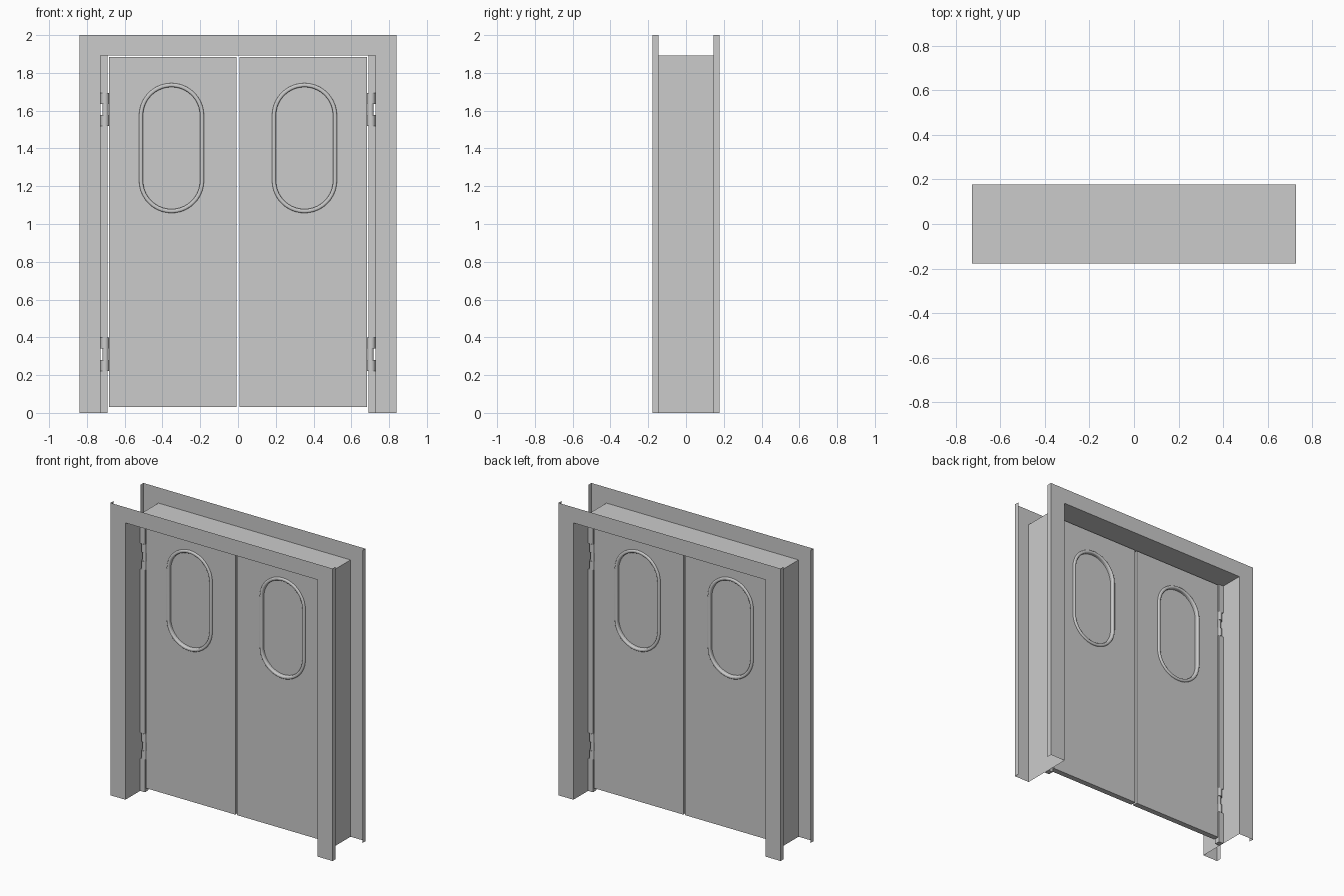
import bpy, bmesh, math
from mathutils import Matrix

if "Cube" in bpy.data.objects:
    bpy.data.objects.remove(bpy.data.objects["Cube"])

# Main sizes
OUT, INN = 0.84, 0.727        # frame outer / inner half width
TOP, SOFFIT = 2.0, 1.893      # frame top / underside of header
D, LIP = 0.178, 0.032         # half depth, return lip
T = 0.019                     # half thickness of a leaf


def sheet(name, quads):
    """Thin sheet metal made of quads, welded."""
    bm = bmesh.new()
    for q in quads:
        bm.faces.new([bm.verts.new(p) for p in q])
    bmesh.ops.remove_doubles(bm, verts=bm.verts, dist=1e-5)
    bmesh.ops.recalc_face_normals(bm, faces=bm.faces)
    me = bpy.data.meshes.new(name)
    bm.to_mesh(me)
    bm.free()
    ob = bpy.data.objects.new(name, me)
    bpy.context.collection.objects.link(ob)
    return ob


def stadium(cx, cz, w, h, n=20):
    r = w / 2
    pts = []
    for base, zc in ((0, cz + h / 2 - r), (math.pi, cz - h / 2 + r)):
        for i in range(n + 1):
            a = base + math.pi * i / n
            pts.append((cx + r * math.cos(a), zc + r * math.sin(a)))
    return pts


def plate(name, loops, half, bevel=0.0):
    """Flat outline (with holes) in the xz plane, thickened along y."""
    cu = bpy.data.curves.new(name, 'CURVE')
    cu.dimensions = '2D'
    cu.fill_mode = 'BOTH'
    cu.extrude = half - bevel
    cu.bevel_depth = bevel
    cu.offset = -bevel
    cu.bevel_resolution = 3
    for loop in loops:
        sp = cu.splines.new('POLY')
        sp.points.add(len(loop) - 1)
        for p, (x, z) in zip(sp.points, loop):
            p.co = (x, z, 0, 1)
        sp.use_cyclic_u = True
    ob = bpy.data.objects.new(name, cu)
    bpy.context.collection.objects.link(ob)
    bpy.ops.object.select_all(action='DESELECT')
    ob.select_set(True)
    bpy.context.view_layer.objects.active = ob
    bpy.ops.object.convert(target='MESH')
    ob = bpy.context.object
    ob.data.transform(Matrix.Rotation(math.pi / 2, 4, 'X'))
    bpy.ops.object.shade_smooth_by_angle(angle=math.radians(35))
    return ob


def rect(x0, x1, z0, z1):
    return [(x0, z0), (x1, z0), (x1, z1), (x0, z1)]


def barrel(name, x, z, r, h):
    bpy.ops.mesh.primitive_cylinder_add(vertices=24, radius=r, depth=h, location=(x, 0, z))
    bpy.context.object.name = name
    bpy.ops.object.shade_smooth_by_angle(angle=math.radians(35))


# Frame: front and back faces with side lips, joined by the jamb lining
quads = [[(-INN, -D, SOFFIT), (INN, -D, SOFFIT), (INN, D, SOFFIT), (-INN, D, SOFFIT)]]
for s in (-1, 1):
    quads.append([(s * INN, -D, 0), (s * INN, D, 0), (s * INN, D, SOFFIT), (s * INN, -D, SOFFIT)])
    y = s * D
    quads.append([(-INN, y, SOFFIT), (INN, y, SOFFIT), (OUT, y, TOP), (-OUT, y, TOP)])
    for k in (-1, 1):
        quads.append([(k * INN, y, 0), (k * OUT, y, 0), (k * OUT, y, TOP), (k * INN, y, SOFFIT)])
        yl = s * (D - LIP)
        quads.append([(k * OUT, y, 0), (k * OUT, yl, 0), (k * OUT, yl, TOP), (k * OUT, y, TOP)])
sheet("door_frame", quads)

HINGES = (0.31, 1.606)
HH = 0.088
for s, side in ((-1, "left"), (1, "right")):
    # Door leaf with window hole, pane and rounded trim ring
    cx, cz = s * 0.352, 1.402
    x0, x1 = sorted((s * 0.007, s * 0.683))
    outer = stadium(cx, cz, 0.344, 0.688)
    hole = stadium(cx, cz, 0.302, 0.646)
    plate(side + "_leaf", [rect(x0, x1, 0.03, 1.885), hole], T)
    plate(side + "_window_pane", [hole], 0.006)
    plate(side + "_window_trim", [outer, hole], T + 0.01, 0.008)

    # Hinge post strips, interrupted at the hinges
    p0, p1 = sorted((s * INN, s * 0.691))
    spans = ((0, HINGES[0] - HH), (HINGES[0] + HH, HINGES[1] - HH), (HINGES[1] + HH, SOFFIT))
    for i, (z0, z1) in enumerate(spans):
        plate(f"{side}_hinge_post_{i}", [rect(p0, p1, z0, z1)], T)

    # Three-knuckle hinges
    for i, z in enumerate(HINGES):
        for k in (-1, 1):
            barrel(f"{side}_hinge_knuckle_{i}", s * 0.705, z + k * 0.059, 0.022, 0.058)
        barrel(f"{side}_hinge_core_{i}", s * 0.702, z, 0.016, 0.06)
